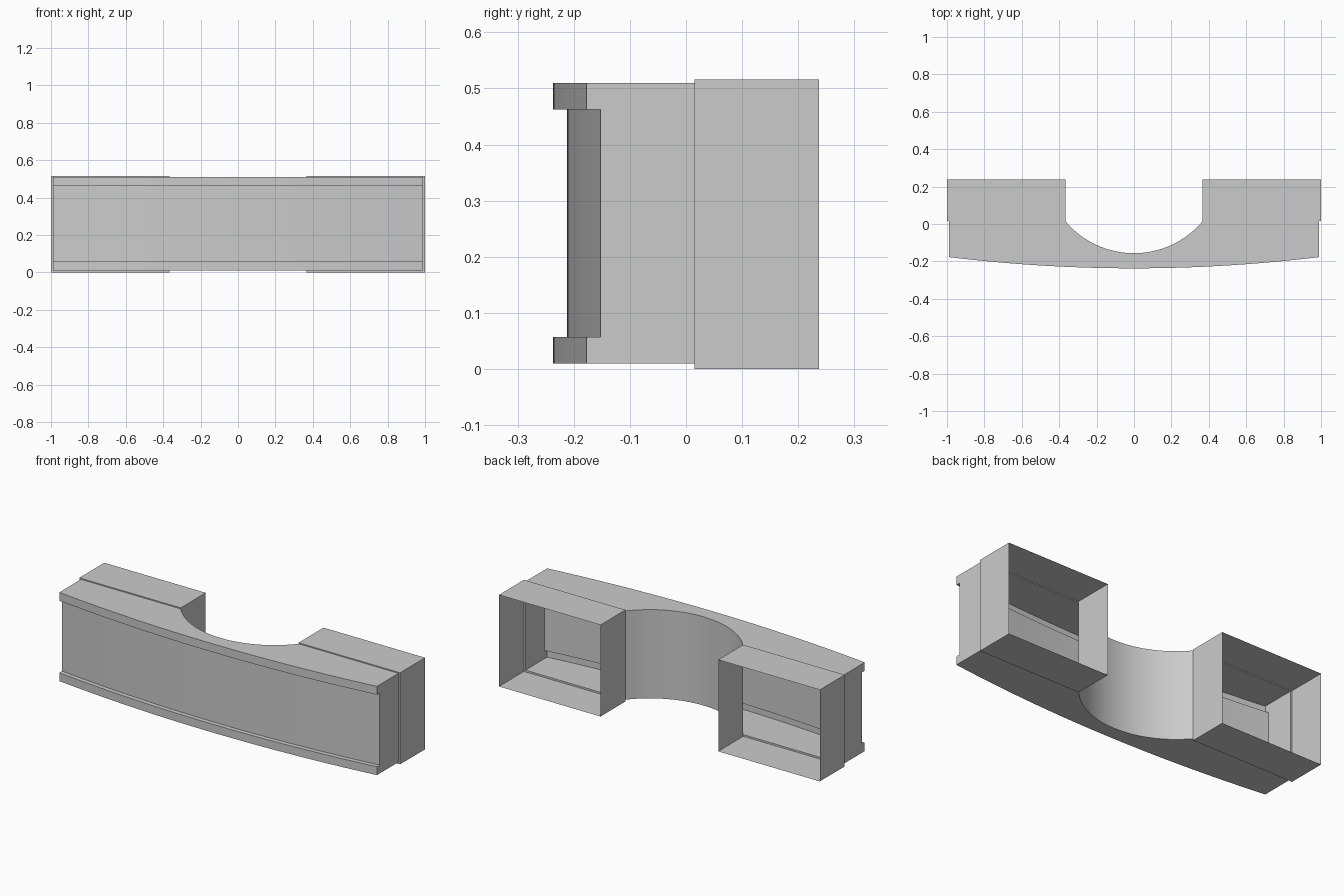
import bpy, math

if "Cube" in bpy.data.objects:
    bpy.data.objects.remove(bpy.data.objects["Cube"])

# Overall sizes
END_X, BODY_Z0, BODY_Z1 = 0.99, 0.01, 0.51
BACK_Y, BOX_Y, BOX_Z1 = 0.015, 0.237, 0.516
CUT_X, CUT_R = 0.367, 0.479
CUT_CY = BACK_Y + math.sqrt(CUT_R**2 - CUT_X**2)
LIP = 0.025


def front_y(x):
    """Gently bowed front edge of the trim."""
    return -0.237 + 0.06 * (x / END_X) ** 2


def back_y(x):
    """Rear edge: straight, with a round bay in the middle."""
    if abs(x) >= CUT_X - 1e-6:
        return BACK_Y
    return CUT_CY - math.sqrt(CUT_R**2 - x * x)


def make(name, verts, faces, smooth=True):
    mesh = bpy.data.meshes.new(name)
    mesh.from_pydata(verts, [], faces)
    obj = bpy.data.objects.new(name, mesh)
    bpy.context.collection.objects.link(obj)
    if smooth:
        bpy.ops.object.select_all(action='DESELECT')
        obj.select_set(True)
        bpy.context.view_layer.objects.active = obj
        bpy.ops.object.shade_smooth_by_angle(angle=math.radians(30))
    return obj


def sheet(name, rows, flip=False, smooth=True):
    """Skin a list of equally long point rows with quads."""
    n = len(rows[0])
    faces = []
    for r in range(len(rows) - 1):
        for i in range(n - 1):
            a, b = r * n + i, r * n + i + 1
            f = (a, b, b + n, a + n)
            faces.append(f[::-1] if flip else f)
    return make(name, [p for row in rows for p in row], faces, smooth)


# Shared stations along the width
arc = math.asin(CUT_X / CUT_R)
bay_x = [CUT_R * math.sin(arc * (2 * i / 32 - 1)) for i in range(33)]
side_x = [CUT_X + (END_X - CUT_X) * i / 10 for i in range(1, 11)]
xs = [-x for x in reversed(side_x)] + bay_x + side_x

# Front shell: recessed panel between two projecting trims
profile = [(0, BODY_Z0), (0, 0.057), (LIP, 0.057), (LIP, 0.463), (0, 0.463), (0, BODY_Z1)]
sheet("front_shell", [[(x, front_y(x) + d, z) for x in xs] for d, z in profile])

# Top and bottom plates
for name, z, flip in (("top_plate", BODY_Z1, False), ("bottom_plate", BODY_Z0, True)):
    sheet(name, [[(x, front_y(x), z) for x in xs], [(x, back_y(x), z) for x in xs]], flip)

# Round bay wall
sheet("bay_wall", [[(x, back_y(x), z) for x in bay_x] for z in (BODY_Z0, BODY_Z1)], True)

for s, side in ((-1, "left"), (1, "right")):
    # End wall follows the front profile
    outline = [(s * END_X, front_y(END_X) + d, z) for d, z in profile]
    outline += [(s * END_X, BACK_Y, BODY_Z1), (s * END_X, BACK_Y, BODY_Z0)]
    order = tuple(range(len(outline)))
    make(side + "_end_wall", outline, [order if s < 0 else order[::-1]], False)

    # Rear box: open sleeve, with a small ledge where it meets the body
    def ring(x0, x1, z0, z1, y):
        pts = [(s * x0, y, z0), (s * x1, y, z0), (s * x1, y, z1), (s * x0, y, z1)]
        return pts + pts[:1]

    sheet(side + "_rear_box", [
        ring(CUT_X, END_X, BODY_Z0, BODY_Z1, BACK_Y),
        ring(CUT_X, 1.0, 0.0, BOX_Z1, BACK_Y),
        ring(CUT_X, 1.0, 0.0, BOX_Z1, BOX_Y),
    ], s < 0, False)
